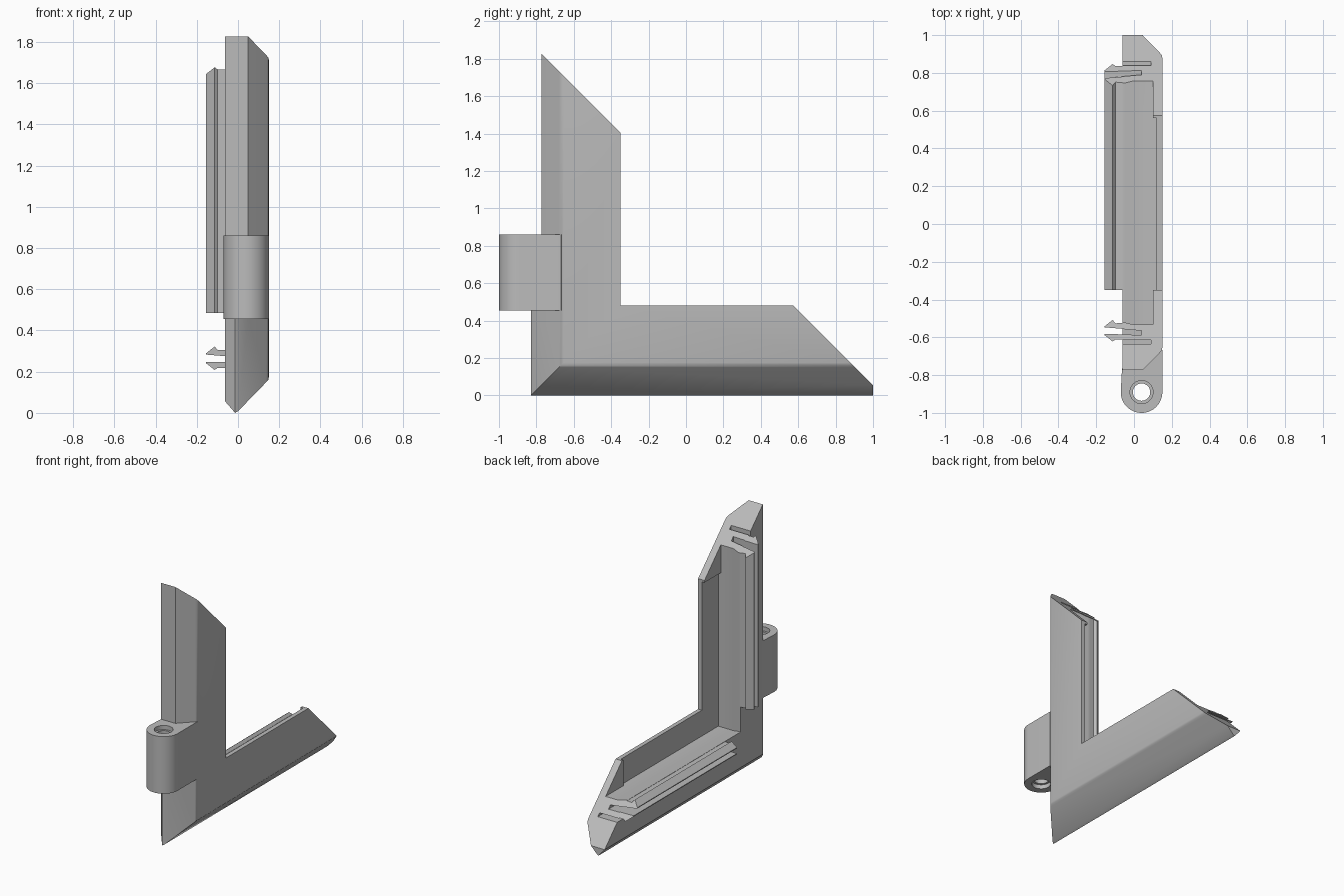
import bpy, bmesh, math

old = bpy.data.objects.get("Cube")
if old:
    bpy.data.objects.remove(old, do_unlink=True)

grey = bpy.data.materials.new("plain_grey")
grey.use_nodes = True
grey.diffuse_color = (0.5, 0.5, 0.5, 1)
grey.node_tree.nodes["Principled BSDF"].inputs["Base Color"].default_value = (0.5, 0.5, 0.5, 1)

OUTER = -0.83     # outer front edge of the upright
CUT = 1.055       # diagonal end plane: y + z = CUT


def loft(name, rings):
    """Skin equal-length rings of points and cap both ends."""
    bm = bmesh.new()
    loops = [[bm.verts.new(p) for p in ring] for ring in rings]
    n = len(loops[0])
    for a, b in zip(loops, loops[1:]):
        for i in range(n):
            j = (i + 1) % n
            bm.faces.new((a[i], a[j], b[j], b[i]))
    bm.faces.new(loops[0][::-1])
    bm.faces.new(loops[-1])
    bmesh.ops.recalc_face_normals(bm, faces=bm.faces)
    mesh = bpy.data.meshes.new(name)
    bm.to_mesh(mesh)
    bm.free()
    mesh.materials.append(grey)
    obj = bpy.data.objects.new(name, mesh)
    bpy.context.collection.objects.link(obj)
    return obj


def cut(target, cutter):
    mod = target.modifiers.new("cut", 'BOOLEAN')
    mod.operation = 'DIFFERENCE'
    mod.solver = 'EXACT'
    mod.object = cutter
    bpy.context.view_layer.objects.active = target
    bpy.ops.object.modifier_apply(modifier=mod.name)
    bpy.data.objects.remove(cutter, do_unlink=True)


def box(x, y, z):
    corners = [(x[0], y[0]), (x[1], y[0]), (x[1], y[1]), (x[0], y[1])]
    return loft("cutter", [[(a, b, h) for a, b in corners] for h in z])


def leg(name, profile, upright, extra=0.0):
    """Run an (x, depth) profile along one leg, from the inner corner to the diagonal cut."""
    if upright:
        return loft(name, [[(x, OUTER + d, 0.485) for x, d in profile],
                           [(x, OUTER + d, CUT - OUTER - d + extra) for x, d in profile]])
    return loft(name, [[(x, -0.35, d) for x, d in profile],
                       [(x, CUT - d + extra, d) for x, d in profile]])


def smooth(obj):
    bpy.ops.object.select_all(action='DESELECT')
    obj.select_set(True)
    bpy.context.view_layer.objects.active = obj
    bpy.ops.object.shade_smooth_by_angle(angle=math.radians(32))


# Mitred corner frame: pointed outer edge, solid body, thin outer wall
section = [(-0.062, 0.055), (-0.014, 0.0), (0.0, 0.008), (0.138, 0.15), (0.147, 0.161),
           (0.15, 0.175), (0.15, 0.48), (0.10, 0.48), (0.10, 0.297), (0.0, 0.297),
           (-0.045, 0.308), (-0.062, 0.308)]
frame = loft("corner_frame", [
    [(x, CUT - d, d) for x, d in section],
    [(x, OUTER + d, d) for x, d in section],
    [(x, OUTER + d, CUT - OUTER - d) for x, d in section]])

# Blunted outer edge above the hinge, and the squared far tip
cut(frame, box((-0.3, 0.3), (-1.2, -0.772), (0.46, 2.2)))
cut(frame, box((-0.3, 0.3), (1.0, 1.3), (-0.2, 0.4)))

# Thinned inside of the wall, leaving a thicker wedge at both ends
recess = [(-0.533, 0.297), (0.56, 0.297), (0.56, 0.6), (-0.3, 0.6), (-0.3, 1.39), (-0.533, 1.39)]
cut(frame, loft("cutter", [[(x, y, z) for y, z in recess] for x in (0.08, 0.12)]))

# Slots and snap barbs along both legs
narrow_slot = [(-0.08, 0.195), (0.09, 0.195), (0.09, 0.215), (-0.08, 0.215)]
snap_slot = [(-0.2, 0.246), (0.04, 0.243), (0.04, 0.265), (-0.2, 0.286)]
lower_barb = [(-0.05, 0.246), (-0.155, 0.247), (-0.155, 0.241), (-0.113, 0.208),
              (-0.1, 0.218), (-0.05, 0.218)]
upper_barb = [(-0.05, 0.274), (-0.155, 0.283), (-0.155, 0.289), (-0.113, 0.322),
              (-0.098, 0.304), (-0.05, 0.307)]
for upright, label in ((True, "upright"), (False, "base")):
    for slot in (narrow_slot, snap_slot):
        cut(frame, leg("cutter", slot, upright, 0.1))
    leg(label + "_outer_barb", lower_barb, upright)
    leg(label + "_inner_barb", upper_barb, upright)
smooth(frame)

# Hinge knuckle with a counterbored pin hole
CX, CY, BOTTOM, TOP = 0.04, -0.89, 0.455, 0.86


def circle(radius, start, end, steps):
    angles = [math.radians(start + (end - start) * i / steps) for i in range(steps + 1)]
    return [(CX + radius * math.cos(a), CY + radius * math.sin(a)) for a in angles]


outline = circle(0.11, -180, 0, 32) + [(0.15, -0.668), (0.14, -0.66), (0.05, -0.75), (-0.06, -0.75),
                                       (-0.064, -0.775)]
knuckle = loft("hinge_knuckle", [[(x, y, z) for x, y in outline] for z in (BOTTOM, TOP)])
for radius, low, high in ((0.046, 0.3, 1.0), (0.061, 0.4, BOTTOM + 0.03), (0.061, TOP - 0.03, 1.0)):
    ring = circle(radius, 0, 360, 32)[:-1]
    cut(knuckle, loft("cutter", [[(x, y, z) for x, y in ring] for z in (low, high)]))
smooth(knuckle)
